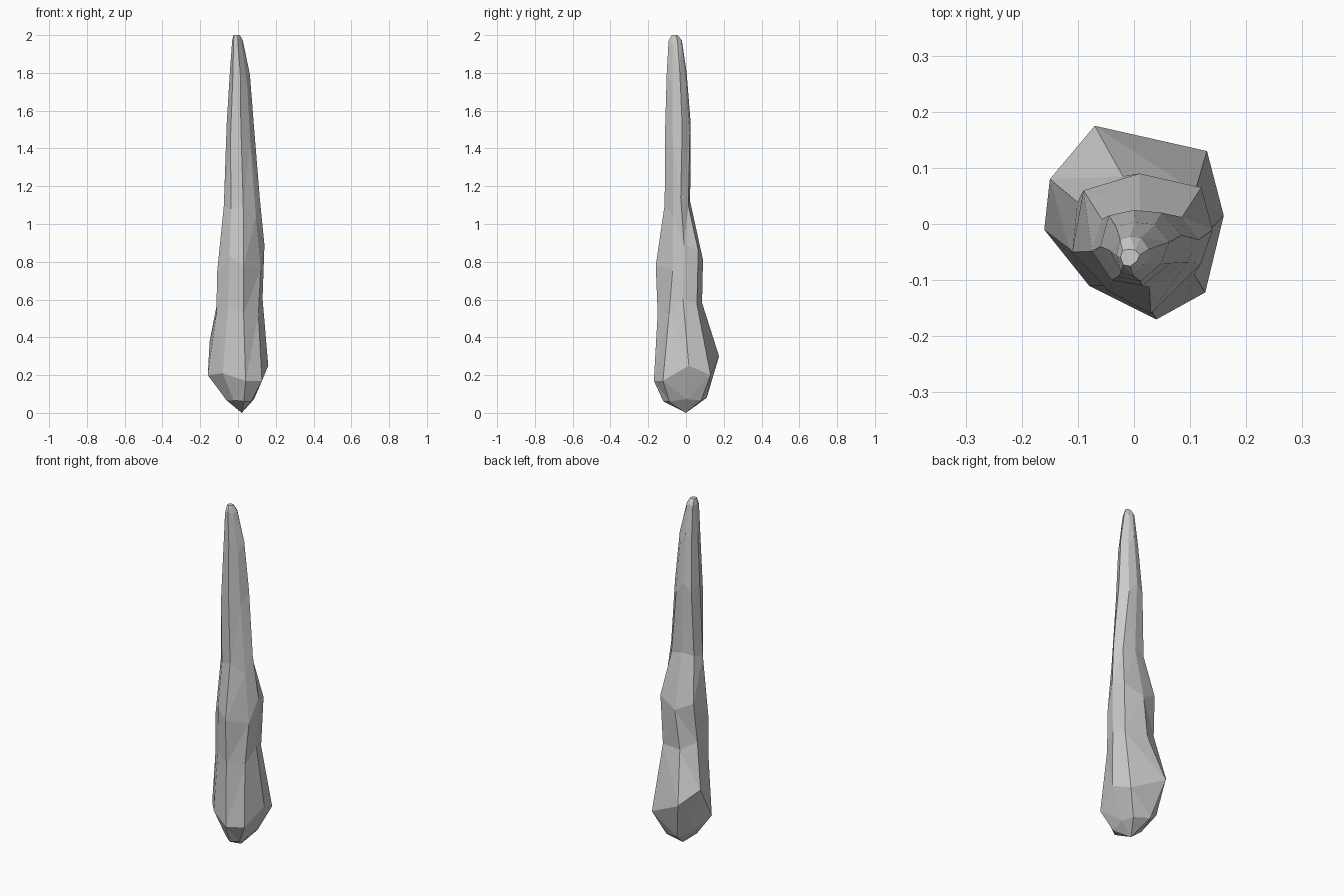
import bpy, bmesh

if "Cube" in bpy.data.objects:
    bpy.data.objects.remove(bpy.data.objects["Cube"])

# Key cross-sections, eight corners each: x, y, and height offset from the ring's level
LOW = [(.13, .13, -.03), (-.07, .175, .07), (-.15, .08, .15), (-.16, -.01, -.03),
       (-.08, -.11, -.02), (.04, -.17, -.06), (.127, -.122, -.06), (.16, .015, .02)]
MID = [(.12, .065, .05), (.01, .09, 0), (-.09, .06, .05), (-.11, -.05, -.06),
       (-.045, -.12, .02), (.03, -.16, -.03), (.12, -.07, -.05), (.14, -.01, .08)]
HIGH = [(.05, .02, -.02), (0, .025, .05), (-.045, .015, 0), (-.06, -.04, .05),
        (-.04, -.10, -.03), (.015, -.11, .04), (.065, -.07, -.05), (.085, -.02, .03)]

# Rings: level, section A, section B, blend, x range, y range, height offset scale
RINGS = [
    (.07, LOW, LOW, 0, (-.06, .085), (-.12, .11), .15),
    (.23, LOW, LOW, 0, (-.16, .16), (-.17, .175), 1),
    (.56, LOW, MID, .6, (-.115, .13), (-.15, .085), .8),
    (.81, MID, MID, 0, (-.11, .14), (-.16, .09), 1),
    (1.09, MID, HIGH, .6, (-.075, .115), (-.113, .022), 1),
    (1.48, HIGH, HIGH, 0, (-.06, .085), (-.11, .025), 1),
    (1.77, HIGH, HIGH, 0, (-.043, .063), (-.102, .003), .7),
    (1.965, HIGH, HIGH, 0, (-.031, .026), (-.092, -.022), .15),
    (2.0, HIGH, HIGH, 0, (-.024, .01), (-.075, -.045), 0),
]


def fit(values, lo, hi):
    a, b = min(values), max(values)
    return [lo + (v - a) * (hi - lo) / (b - a) for v in values]


def ring_points(level, a, b, t, xr, yr, zs):
    pts = [[p + (q - p) * t for p, q in zip(u, v)] for u, v in zip(a, b)]
    xs = fit([p[0] for p in pts], *xr)
    ys = fit([p[1] for p in pts], *yr)
    return [(x, y, level + p[2] * zs) for x, y, p in zip(xs, ys, pts)]


# Faceted tapering spike: rings bridged from the pointed foot to the blunt tip
bm = bmesh.new()
rings = [[bm.verts.new(p) for p in ring_points(*r)] for r in RINGS]
foot = bm.verts.new((.02, 0, 0))
n = len(LOW)
for i in range(n):
    j = (i + 1) % n
    bm.faces.new((foot, rings[0][j], rings[0][i]))
    for lower, upper in zip(rings, rings[1:]):
        bm.faces.new((lower[i], lower[j], upper[j], upper[i]))
bm.faces.new(rings[-1])
bmesh.ops.triangulate(bm, faces=[f for f in bm.faces if len(f.verts) == 4],
                      quad_method='SHORT_EDGE')
bmesh.ops.recalc_face_normals(bm, faces=bm.faces)

mesh = bpy.data.meshes.new("rock_spike")
bm.to_mesh(mesh)
bm.free()
bpy.context.collection.objects.link(bpy.data.objects.new("rock_spike", mesh))
